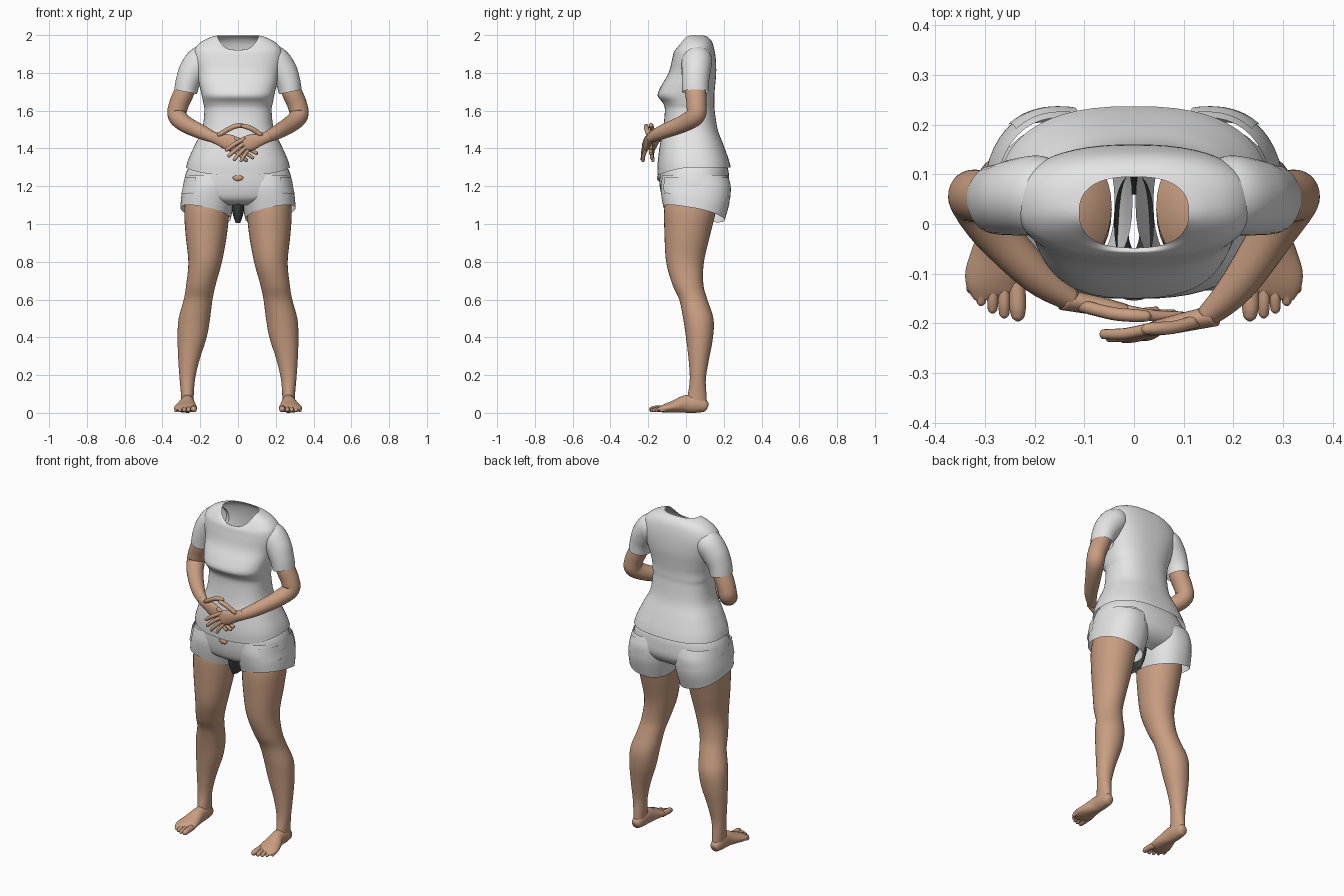
import bpy, bmesh, math
from mathutils import Vector


def material(name, rgb):
    m = bpy.data.materials.new(name)
    m.diffuse_color = (*rgb, 1)
    return m


COTTON = material("pale_cotton", (0.78, 0.78, 0.78))
SKIN = material("skin", (0.58, 0.34, 0.22))
DARK = material("dark_lining", (0.05, 0.055, 0.055))


def smooth_rows(rows, sub):
    """Catmull-Rom interpolation of every column of a station table."""
    width = max(len(r) for r in rows)
    rows = [list(r) + [0] * (width - len(r)) for r in rows]
    out = []
    for i in range(len(rows) - 1):
        p0, p1 = rows[max(i - 1, 0)], rows[i]
        p2, p3 = rows[i + 1], rows[min(i + 2, len(rows) - 1)]
        for k in range(sub):
            t = k / sub
            out.append([0.5 * (2 * b + (c - a) * t + (2 * a - 5 * b + 4 * c - d) * t * t
                               + (3 * b - a - 3 * c + d) * t ** 3)
                        for a, b, c, d in zip(p0, p1, p2, p3)])
    return out + [rows[-1]]


def bridge(name, rings, mat, closed=True, caps=(False, False)):
    """Skin a list of point rings into one smooth object."""
    bm = bmesh.new()
    vr = [[bm.verts.new(p) for p in ring] for ring in rings]
    n = len(vr[0])
    for a, b in zip(vr, vr[1:]):
        for j in range(n if closed else n - 1):
            k = (j + 1) % n
            bm.faces.new((a[j], a[k], b[k], b[j]))
    for use, ring in zip(caps, (vr[0], vr[-1])):
        if use:
            mid = bm.verts.new(sum((v.co for v in ring), Vector()) / n)
            for j in range(n):
                bm.faces.new((ring[j], ring[(j + 1) % n], mid))
    bmesh.ops.recalc_face_normals(bm, faces=bm.faces)
    me = bpy.data.meshes.new(name)
    bm.to_mesh(me)
    bm.free()
    me.materials.append(mat)
    me.shade_smooth()
    ob = bpy.data.objects.new(name, me)
    bpy.context.collection.objects.link(ob)
    return ob


def loft(name, rows, mat, side=1, power=2.2, arc=None, grow=1, caps=(False, False), seg=44):
    """Level sections: z, x centre, x radius, y front, y back, front dip, x tilt, y tilt."""
    a0, a1 = arc or (0, 2 * math.pi)
    rings = []
    for row in smooth_rows(rows, 5):
        z, xc, rx, yf, yb, dip, tx, ty = (row + [0] * 8)[:8]
        ring = []
        for j in range(seg):
            a = a0 + (a1 - a0) * j / (seg - 1 if arc else seg)
            c, s = math.cos(a), math.sin(a)
            ex = math.copysign(abs(c) ** (2 / power), c) * grow
            ey = math.copysign(abs(s) ** (2 / power), s) * grow
            h = z - dip * max(0, -s) ** 1.5 + tx * c + ty * s
            ring.append((side * (xc + rx * ex), (yf + yb) / 2 + (yb - yf) / 2 * ey, h))
        rings.append(ring)
    return bridge(name, rings, mat, arc is None, caps)


def tube(name, rows, mat, side=1, normal=(0, 1, 0), caps=(True, True), seg=20, sub=5):
    """Path sections: x, y, z, radius along the normal, radius across it."""
    st = smooth_rows(rows, sub)
    pts = [Vector((side * r[0], r[1], r[2])) for r in st]
    rings = []
    for i, r in enumerate(st):
        t = (pts[min(i + 1, len(pts) - 1)] - pts[max(i - 1, 0)]).normalized()
        n = Vector(normal)
        n = (n - t * n.dot(t)).normalized()
        b = t.cross(n)
        rings.append([pts[i] + n * r[3] * math.cos(2 * math.pi * j / seg)
                      + b * r[4] * math.sin(2 * math.pi * j / seg) for j in range(seg)])
    return bridge(name, rings, mat, True, caps)


def digit(name, points, r, side=1, normal=(0, 1, 0)):
    """Finger or toe: a tapering tube with a rounded tip."""
    pts = [Vector(p) for p in points]
    tip = pts[-1]
    back = (pts[-2] - tip).normalized()
    rows = [(*p, r, r) for p in pts[:-1]]
    for off, k in ((1.0, 0.88), (0.35, 0.65), (0.0, 0.15)):
        rows.append((*(tip + back * r * off), r * k, r * k))
    tube(name, rows, SKIN, side, normal, seg=12, sub=3)


# Shirt body: hem, waist, bust, shoulders, scooped neck opening
loft("shirt_body", [
    (1.300, 0, .275, -.150, .237, .042),
    (1.345, 0, .262, -.150, .225, .02),
    (1.42, 0, .228, -.138, .198),
    (1.50, 0, .190, -.122, .168),
    (1.60, 0, .178, -.112, .152),
    (1.64, 0, .184, -.122, .150),
    (1.68, 0, .192, -.150, .150),
    (1.73, 0, .203, -.132, .154),
    (1.80, 0, .218, -.092, .160),
    (1.87, 0, .236, -.074, .158),
    (1.925, 0, .230, -.066, .150, .02),
    (1.963, 0, .196, -.060, .138, .045),
    (1.988, 0, .148, -.055, .118, .066),
    (1.998, 0, .110, -.048, .095, .080)], COTTON, power=2.5, seg=56)

# Shorts: seat panel, two flared legs, hip pockets and centre lining
loft("shorts_seat", [
    (1.36, 0, .225, -.120, .195),
    (1.30, 0, .262, -.138, .220),
    (1.25, 0, .281, -.143, .228),
    (1.18, 0, .288, -.136, .226),
    (1.13, 0, .235, -.118, .190),
    (1.10, 0, .090, -.075, .120)], COTTON, power=2.4)
shorts_leg = [
    (1.26, .140, .137, -.125, .215),
    (1.20, .150, .140, -.134, .232),
    (1.13, .160, .141, -.130, .230, 0, .01, -.015),
    (1.055, .172, .133, -.120, .205, 0, .03, -.035)]
pocket = [
    (1.245, .143, .139, -.130, .221),
    (1.20, .150, .140, -.134, .232),
    (1.15, .158, .141, -.132, .231, 0, .008, -.01)]
loft("crotch_lining", [
    (1.16, 0, .040, -.095, .100),
    (1.10, 0, .034, -.085, .095),
    (1.05, 0, .027, -.070, .080),
    (1.005, 0, .012, -.050, .060)], DARK)
tube("belly_gap", [(-.028, -.143, 1.247, .004, .003), (-.012, -.146, 1.244, .007, .014),
                   (.012, -.146, 1.244, .007, .014), (.028, -.143, 1.247, .004, .003)], SKIN)

leg = [
    (1.19, .155, .110, -.095, .165),
    (1.08, .165, .119, -.115, .160),
    (.95, .168, .110, -.114, .130),
    (.80, .174, .089, -.105, .095),
    (.68, .196, .078, -.072, .092),
    (.60, .211, .076, -.036, .113),
    (.50, .231, .083, -.015, .145),
    (.40, .243, .077, .000, .143),
    (.28, .260, .056, .014, .121),
    (.18, .268, .041, .020, .105),
    (.10, .268, .034, .010, .108),
    (.05, .268, .032, .000, .111)]
foot = [
    (.268, .115, .030, .012, .012),
    (.268, .104, .034, .030, .027),
    (.268, .060, .046, .046, .036),
    (.268, .000, .047, .047, .039),
    (.274, -.060, .034, .033, .054),
    (.278, -.105, .025, .024, .062),
    (.276, -.135, .019, .015, .054),
    (.274, -.148, .017, .007, .042)]
# Toes: x at base, x at tip, y at tip, radius
toes = [(.236, .233, -.196, .017), (.262, .261, -.190, .012), (.283, .285, -.180, .0115),
        (.304, .308, -.165, .011), (.322, .329, -.140, .0105)]

for side, label in ((1, "left"), (-1, "right")):
    # Sleeve
    tube(label + "_sleeve", [
        (.150, .060, 1.885, .065, .055), (.190, .058, 1.868, .080, .078),
        (.235, .054, 1.815, .077, .076), (.264, .050, 1.755, .072, .066),
        (.277, .050, 1.700, .070, .061)], COTTON, side, caps=(False, False), seg=32)
    # Shorts leg and pocket flap
    loft(label + "_shorts_leg", shorts_leg, COTTON, side, power=2.3)
    loft(label + "_pocket", pocket, COTTON, side, power=2.3, arc=(-1.05, -.25), grow=1.035, seg=14)
    loft(label + "_back_pocket", pocket, COTTON, side, power=2.3, arc=(.9, 1.75), grow=1.025, seg=14)
    # Leg, foot and toes
    loft(label + "_leg", leg, SKIN, side, power=2.05, caps=(True, True), seg=36)
    tube(label + "_foot", foot, SKIN, side, normal=(0, 0, 1), seg=28)
    for i, (xb, xt, yt, r) in enumerate(toes):
        digit(f"{label}_toe_{i + 1}", [(xb, -.105, .022), ((xb + xt) / 2, yt + .035, .021),
                                       (xt, yt, r)], r, side, (0, 0, 1))


def arm_and_hand(label, side, mid, wrist, knuckle, tips, thumb):
    """Bent arm, flat palm, four fanned fingers and a thumb."""
    tube(label + "_arm", [
        (side * .245, .055, 1.80, .048, .048), (side * .284, .052, 1.70, .055, .053),
        (side * .314, .056, 1.63, .053, .052), (side * .322, .050, 1.575, .052, .050),
        (side * .283, -.012, 1.532, .046, .045), (*mid, .036, .038),
        (*wrist, .022, .028)], SKIN, seg=28)
    w, k = Vector(wrist), Vector(knuckle)
    d = (k - w).normalized()
    across = d.cross(Vector((0, 1, 0))).normalized()
    if across.z < 0:
        across.negate()
    tube(label + "_palm", [
        (*(w - d * .02), .022, .028), (*w.lerp(k, .25), .020, .033),
        (*w.lerp(k, .65), .018, .042), (*k, .013, .041), (*(k + d * .01), .005, .034)], SKIN)
    for i, tip in enumerate(tips):
        base = k + across * (.031 - .0205 * i) - d * .012
        bend = base.lerp(Vector(tip), .5) + Vector((0, -.005, .004))
        digit(f"{label}_finger_{i + 1}", [base, bend, tip], .0115 - .0006 * i)
    digit(label + "_thumb", thumb, .013)


# Hands folded over the belly, one in front of the other
arm_and_hand("right", -1, (-.195, -.105, 1.487), (-.125, -.155, 1.457), (-.015, -.176, 1.420),
             [(.100, -.186, 1.400), (.105, -.186, 1.370), (.085, -.181, 1.346), (.050, -.174, 1.332)],
             [(-.105, -.165, 1.468), (-.045, -.180, 1.505), (-.005, -.184, 1.520), (.035, -.186, 1.521)])
arm_and_hand("left", 1, (.208, -.125, 1.487), (.145, -.188, 1.457), (.035, -.212, 1.420),
             [(-.068, -.222, 1.387), (-.055, -.229, 1.355), (-.025, -.232, 1.335), (.012, -.228, 1.328)],
             [(.125, -.196, 1.468), (.080, -.208, 1.500), (.050, -.210, 1.513), (.015, -.212, 1.522)])
